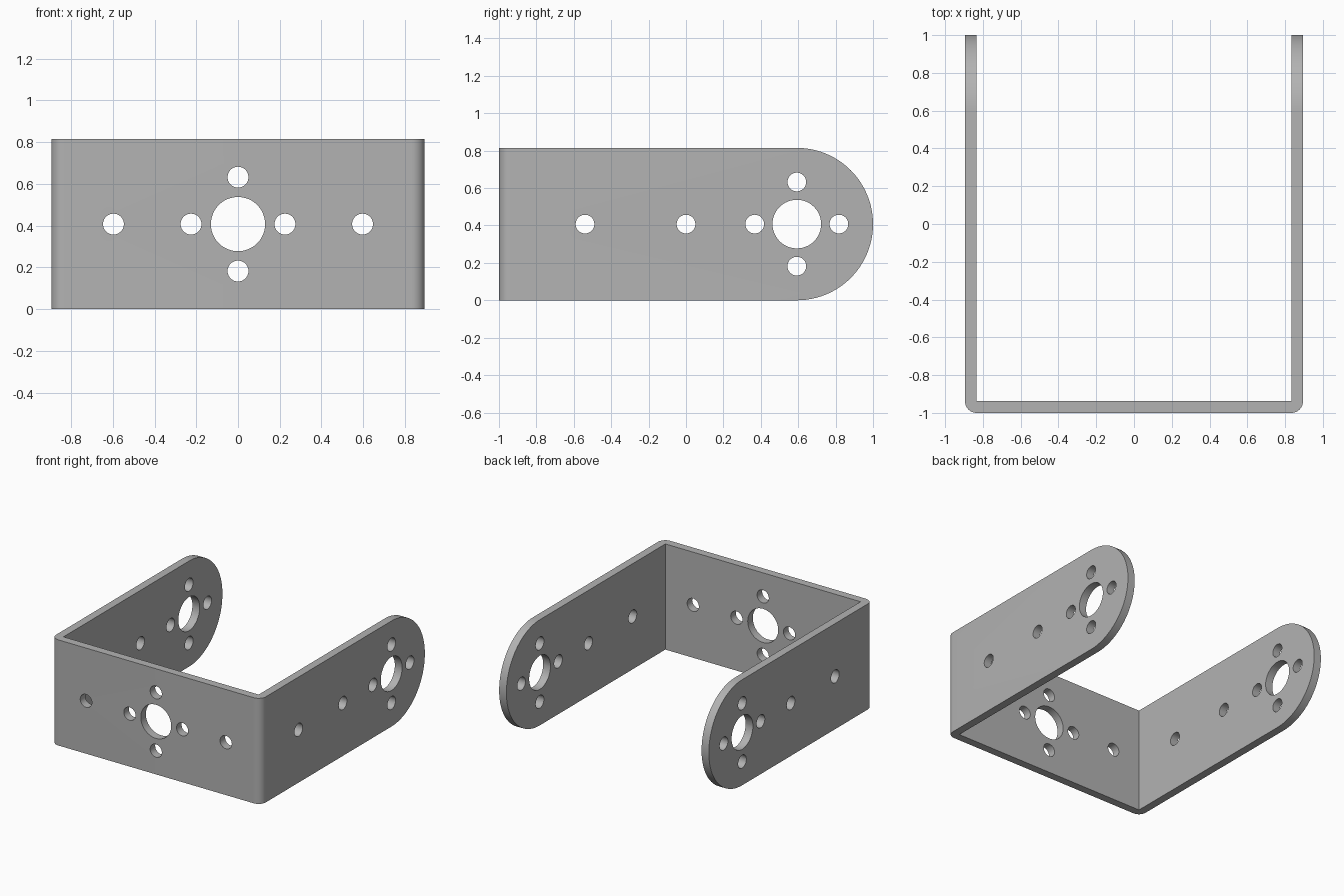
import bpy, bmesh
from math import sin, cos, pi
from mathutils import Vector, Matrix

cube = bpy.data.objects.get("Cube")
if cube:
    bpy.data.objects.remove(cube, do_unlink=True)

HALF_W, THICK, HEIGHT, BEND = 0.895, 0.062, 0.815, 0.062
MID_Z = HEIGHT / 2
PIVOT_Y = 1 - MID_Z          # centre of the rounded arm ends
BIG, SMALL, RING = 0.13, 0.05, 0.225

steel = bpy.data.materials.new("grey_metal")
steel.use_nodes = True
grey = (0.45, 0.45, 0.45, 1)
steel.diffuse_color = grey
steel.node_tree.nodes["Principled BSDF"].inputs["Base Color"].default_value = grey


def arc(cx, cy, r, start, end, steps):
    angles = [start + (end - start) * i / steps for i in range(steps + 1)]
    return [(cx + r * cos(a), cy + r * sin(a)) for a in angles]


def extrude(bm, points, offset):
    """Solid prism from a closed loop of 3D points."""
    face = bm.faces.new([bm.verts.new(p) for p in points])
    top = bmesh.ops.extrude_face_region(bm, geom=[face])["geom"]
    bmesh.ops.translate(bm, vec=Vector(offset),
                        verts=[v for v in top if isinstance(v, bmesh.types.BMVert)])


def finish(bm, name):
    bmesh.ops.recalc_face_normals(bm, faces=bm.faces)
    mesh = bpy.data.meshes.new(name)
    bm.to_mesh(mesh)
    bm.free()
    mesh.materials.append(steel)
    obj = bpy.data.objects.new(name, mesh)
    bpy.context.collection.objects.link(obj)
    return obj


def drill(bm, x, y, z, radius, length, axis):
    rot = Matrix.Rotation(pi / 2, 4, axis)
    bmesh.ops.create_cone(bm, cap_ends=True, segments=48, radius1=radius, radius2=radius,
                          depth=length, matrix=Matrix.Translation((x, y, z)) @ rot)


# U-shaped bent strip: rounded outside corners, square inside corners
inner = HALF_W - THICK
outline = [(-HALF_W, 1)]
outline += arc(-HALF_W + BEND, -1 + BEND, BEND, pi, 1.5 * pi, 10)
outline += arc(HALF_W - BEND, -1 + BEND, BEND, 1.5 * pi, 2 * pi, 10)
outline += [(HALF_W, 1), (inner, 1), (inner, -1 + THICK), (-inner, -1 + THICK), (-inner, 1)]
bm = bmesh.new()
extrude(bm, [(x, y, 0) for x, y in outline], (0, 0, HEIGHT))
bracket = finish(bm, "u_bracket")

# Side silhouette that rounds the arm ends
side = [(-1.2, HEIGHT + 0.1), (-1.2, -0.1), (PIVOT_Y, -0.1)]
side += arc(PIVOT_Y, MID_Z, MID_Z, -pi / 2, pi / 2, 48)
side += [(PIVOT_Y, HEIGHT + 0.1)]
bm = bmesh.new()
extrude(bm, [(-1.2, y, z) for y, z in side], (2.4, 0, 0))
rounder = finish(bm, "arm_end_cutter")

# Holes: a ring of four around each large bore, plus spare mounting holes
ring = [(RING, 0), (-RING, 0), (0, RING), (0, -RING)]
bm = bmesh.new()
drill(bm, 0, -1, MID_Z, BIG, 0.4, 'X')
drill(bm, 0, PIVOT_Y, MID_Z, BIG, 2.4, 'Y')
for a, b in ring:
    drill(bm, a, -1, MID_Z + b, SMALL, 0.4, 'X')
    drill(bm, 0, PIVOT_Y + a, MID_Z + b, SMALL, 2.4, 'Y')
for x in (-0.597, 0.597):
    drill(bm, x, -1, MID_Z, SMALL, 0.4, 'X')
for y in (-0.54, 0):
    drill(bm, 0, y, MID_Z, SMALL, 2.4, 'Y')
holes = finish(bm, "hole_cutter")

# Cut the bracket
bpy.ops.object.select_all(action='DESELECT')
bpy.context.view_layer.objects.active = bracket
bracket.select_set(True)
for cutter, operation in ((rounder, 'INTERSECT'), (holes, 'DIFFERENCE')):
    mod = bracket.modifiers.new(cutter.name, 'BOOLEAN')
    mod.object, mod.operation, mod.solver = cutter, operation, 'EXACT'
    bpy.ops.object.modifier_apply(modifier=mod.name)
    bpy.data.objects.remove(cutter, do_unlink=True)

bpy.ops.object.shade_smooth_by_angle(angle=pi / 6)
